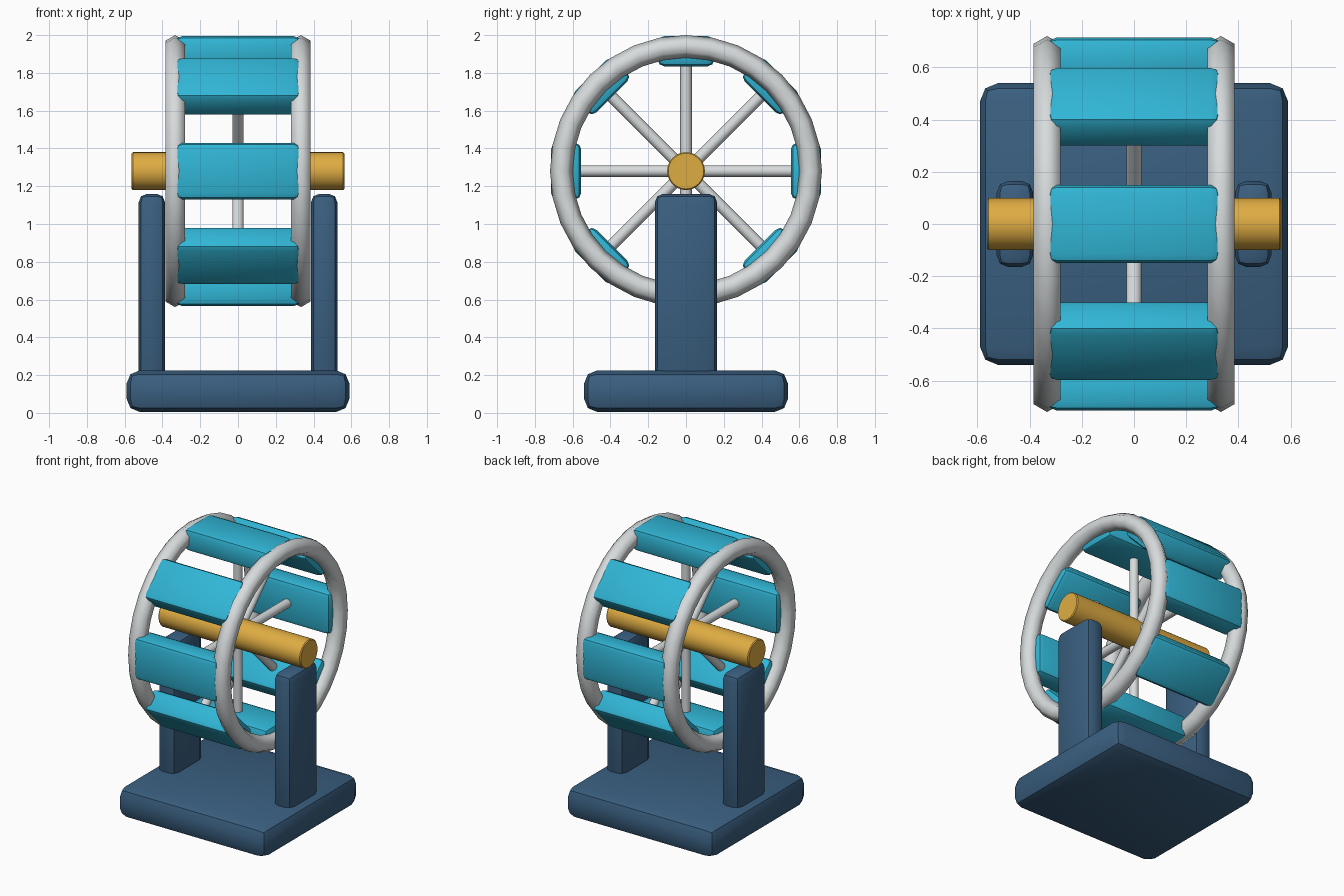
import bpy, math
from mathutils import Matrix, Vector

if "Cube" in bpy.data.objects:
    bpy.data.objects.remove(bpy.data.objects["Cube"])

def material(name, rgb):
    m = bpy.data.materials.new(name)
    m.diffuse_color = (*rgb, 1)
    m.use_nodes = True
    m.node_tree.nodes["Principled BSDF"].inputs["Base Color"].default_value = m.diffuse_color
    return m

NAVY = material("navy", (0.042, 0.114, 0.215))
TEAL = material("teal", (0.030, 0.465, 0.670))
GOLD = material("gold", (0.738, 0.413, 0.055))
SILVER = material("silver", (0.68, 0.71, 0.72))

AXIS = Vector((0, 0, 1.28))   # wheel centre
PADDLES = 8

def finish(name, mat, bevel=0, segments=2, angle=30):
    o = bpy.context.object
    o.name = name
    o.data.materials.append(mat)
    if bevel:
        b = o.modifiers.new("bevel", "BEVEL")
        b.width, b.segments = bevel, segments
        b.limit_method = 'ANGLE'
        b.angle_limit = math.radians(50)
        bpy.ops.object.modifier_apply(modifier=b.name)
    bpy.ops.object.shade_smooth_by_angle(angle=math.radians(angle))
    return o

def box(name, size, loc, mat, bevel):
    bpy.ops.mesh.primitive_cube_add(size=1, location=loc)
    o = bpy.context.object
    o.data.transform(Matrix.Diagonal((*size, 1)))
    return finish(name, mat, bevel)

def rod(name, radius, length, loc, rot, sides, mat, bevel=0, angle=30):
    bpy.ops.mesh.primitive_cylinder_add(vertices=sides, radius=radius, depth=length,
                                        location=loc, rotation=rot)
    return finish(name, mat, bevel, 1, angle)

# Base slab and the two uprights
box("base", (1.18, 1.08, 0.22), (0, 0, 0.115), NAVY, 0.07)
for side, label in ((-1, "left"), (1, "right")):
    box(label + "_post", (0.14, 0.33, 1.03), (side * 0.456, 0, 0.645), NAVY, 0.045)

# Axle
rod("axle", 0.1, 1.125, AXIS, (0, math.pi / 2, 0), 32, GOLD, 0.006)

# Wheel rims
for side, label in ((-1, "left"), (1, "right")):
    bpy.ops.mesh.primitive_torus_add(major_radius=0.66, minor_radius=0.06,
                                     major_segments=32, minor_segments=6,
                                     location=AXIS + Vector((side * 0.333, 0, 0)),
                                     rotation=(0, math.pi / 2, 0))
    finish(label + "_rim", SILVER, angle=80)

# Paddles and spokes around the axle
for i in range(PADDLES):
    a = i * math.tau / PADDLES
    out = Vector((0, -math.sin(a), math.cos(a)))
    p = box("paddle", (0.66, 0.30, 0.16), AXIS + out * 0.635, TEAL, 0.035)
    p.rotation_euler = (a, 0, 0)
    rod("spoke", 0.031, 0.57, AXIS + out * 0.285, (a, 0, 0), 10, SILVER, angle=50)
